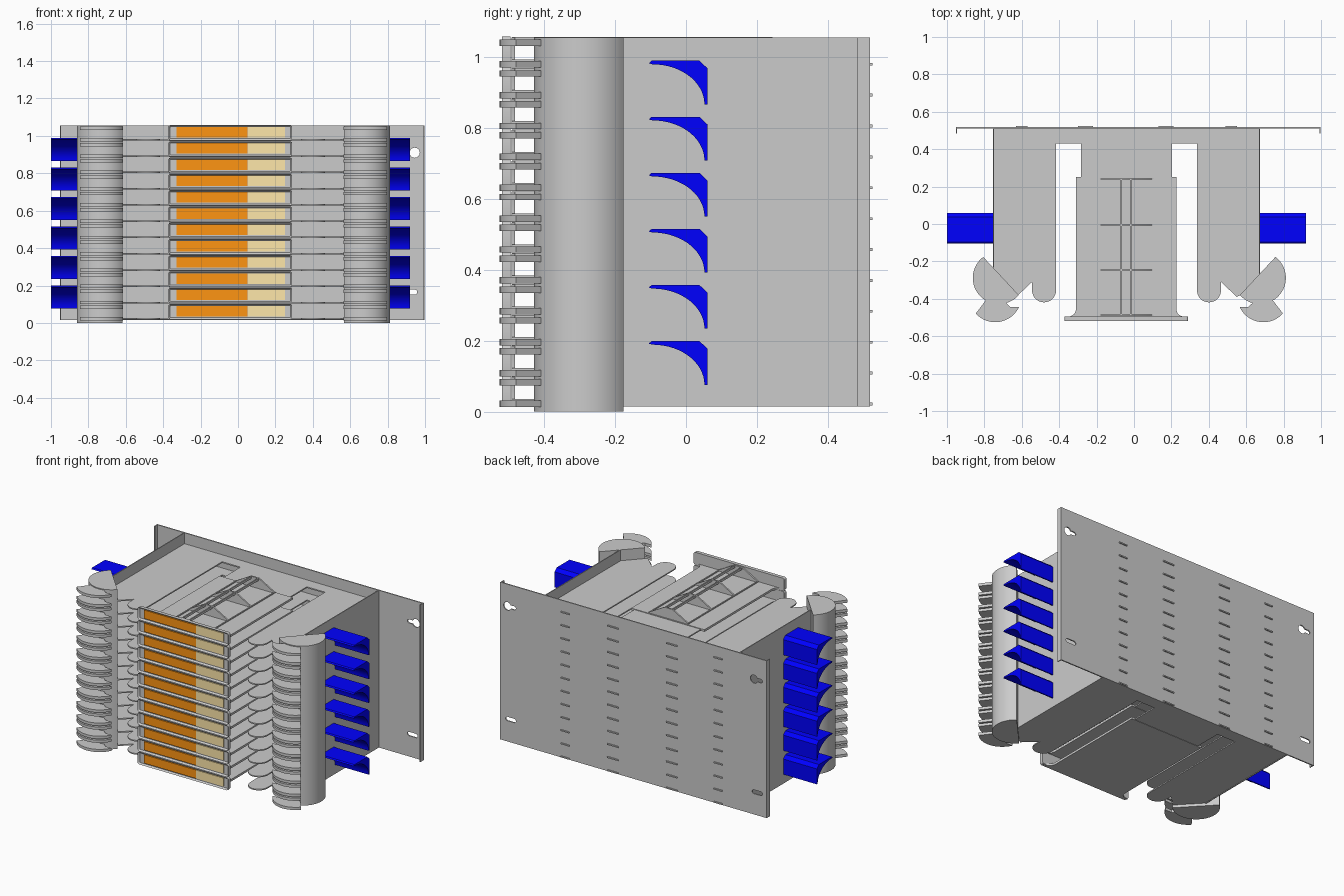
import bpy, bmesh
from math import sin, cos, asin, radians, degrees

if "Cube" in bpy.data.objects:
    bpy.data.objects.remove(bpy.data.objects["Cube"])

ROWS, PITCH, Z0 = 12, 0.087, 0.022


def material(name, rgb):
    m = bpy.data.materials.new(name)
    m.diffuse_color = (*rgb, 1)
    m.use_nodes = True
    m.node_tree.nodes["Principled BSDF"].inputs["Base Color"].default_value = m.diffuse_color
    return m


BLUE = material("blue", (0.0, 0.0, 1.0))
ORANGE = material("orange", (1.0, 0.3, 0.006))
CREAM = material("cream", (1.0, 0.8, 0.4))


def arc(cx, cy, r, a0, a1, n=16):
    return [(cx + r * cos(radians(a0 + (a1 - a0) * i / n)),
             cy + r * sin(radians(a0 + (a1 - a0) * i / n))) for i in range(n + 1)]


def rect(x0, y0, x1, y1):
    return [(x0, y0), (x1, y0), (x1, y1), (x0, y1)]


def mirror(pts, c):
    return [(2 * c - x, y) for x, y in reversed(pts)]


def part(name, prisms, mat=None, count=1, step=PITCH):
    """Each prism is (outline, axis, low, high); all go in one object, stacked in z."""
    bm = bmesh.new()
    place = {'x': lambda u, v, w: (w, u, v), 'y': lambda u, v, w: (u, w, v),
             'z': lambda u, v, w: (u, v, w)}
    for pts, axis, lo, hi in prisms:
        a = [bm.verts.new(place[axis](u, v, lo)) for u, v in pts]
        b = [bm.verts.new(place[axis](u, v, hi)) for u, v in pts]
        bm.faces.new(a)
        bm.faces.new(b[::-1])
        for i in range(len(a)):
            j = (i + 1) % len(a)
            bm.faces.new((a[j], a[i], b[i], b[j]))
    bmesh.ops.recalc_face_normals(bm, faces=bm.faces)
    me = bpy.data.meshes.new(name)
    bm.to_mesh(me)
    bm.free()
    ob = bpy.data.objects.new(name, me)
    bpy.context.collection.objects.link(ob)
    if mat:
        me.materials.append(mat)
    if count > 1:
        m = ob.modifiers.new("stack", 'ARRAY')
        m.count = count
        m.use_relative_offset = False
        m.use_constant_offset = True
        m.constant_offset_displace = (0, 0, step)
    return ob


# Back plate with keyholes and slots
plate = part("back_plate", [(rect(-0.953, 0.015, 0.997, 1.055), 'y', 0.51, 0.518)])


def hole(cx, cz, R, r, length):
    a = degrees(asin(r / R))
    return arc(cx, cz, R, -180 + a, 180 - a, 20) + arc(cx - length, cz, r, 90, 270, 10)


holes = []
for cx in (0.945, -0.86):
    holes += [(hole(cx, 0.91, 0.027, 0.012, 0.05), 'y', 0.45, 0.6),
              (hole(cx, 0.165, 0.013, 0.013, 0.05), 'y', 0.45, 0.6)]
cutter = part("hole_cutter", holes)
cutter.hide_render = True
cutter.display_type = 'WIRE'
cut = plate.modifiers.new("holes", 'BOOLEAN')
cut.operation = 'DIFFERENCE'
cut.solver = 'EXACT'
cut.object = cutter
part("plate_lips", [(rect(x, 0.483, x + 0.006, 0.516), 'z', 0.015, 1.055)
                    for x in (-0.953, 0.991)])

# Side walls
part("side_walls", [(rect(x, -0.3, x + 0.006, 0.512), 'z', 0.015, 1.055)
                    for x in (-0.754, 0.668)])

# Tray sheets with rounded arms, and their tabs through the plate
half = ([(-0.283, 0.2), (-0.283, 0.43), (-0.417, 0.43)]
        + arc(-0.481, -0.355, 0.064, 0, -180)
        + [(-0.545, -0.31), (-0.63, -0.39), (-0.70, -0.35), (-0.75, -0.28), (-0.75, 0.512)])
part("tray_sheets", [(half + mirror(half, -0.04), 'z', Z0 - 0.004, Z0 + 0.004)], count=ROWS)
part("tray_tabs", [(rect(x - w, 0.505, x + w, 0.525), 'z', Z0 - 0.004, Z0 + 0.004)
                   for x, w in ((-0.60, 0.03), (-0.26, 0.04), (0.17, 0.04), (0.52, 0.03))],
     count=ROWS)

# Module floors, flared at the front
side = [(-0.31, 0.25), (-0.31, -0.46), (-0.318, -0.48), (-0.335, -0.492), (-0.37, -0.5)]
part("module_floors", [(side + mirror(side, -0.042), 'z', Z0 - 0.006, Z0 + 0.008)], count=ROWS)

# Lattice on each module: tapered cross ribs joined by long rails
rib = [(-0.187, Z0), (0.103, Z0), (0.103, Z0 + 0.012), (-0.013, Z0 + 0.076),
       (-0.072, Z0 + 0.076), (-0.187, Z0 + 0.012)]
lattice = [(rib, 'y', y - 0.005, y + 0.005) for y in (0.24, -0.005, -0.245, -0.487)]
lattice += [(rect(x - 0.004, -0.49, x + 0.004, 0.244), 'z', z, z + h)
            for x, z, h in ((-0.183, Z0, 0.014), (-0.068, Z0 + 0.062, 0.015),
                            (-0.017, Z0 + 0.062, 0.015), (0.099, Z0, 0.014))]
part("module_lattice", lattice, count=ROWS)

# Module fronts: rounded panels with a sunken face
fx0, fx1, fz0, fz1, r = -0.372, 0.29, Z0 - 0.003, Z0 + 0.079, 0.012
outline = (arc(fx1 - r, fz0 + r, r, -90, 0, 4) + arc(fx1 - r, fz1 - r, r, 0, 90, 4)
           + arc(fx0 + r, fz1 - r, r, 90, 180, 4) + arc(fx0 + r, fz0 + r, r, 180, 270, 4))
front = part("module_fronts", [(outline, 'y', -0.518, -0.494)], count=ROWS)
bm = bmesh.new()
bm.from_mesh(front.data)
face = [f for f in bm.faces if f.normal.y < -0.9]
bmesh.ops.inset_region(bm, faces=face, thickness=0.009, use_even_offset=True)
bmesh.ops.translate(bm, verts=face[0].verts, vec=(0, 0.01, 0))
bm.to_mesh(front.data)
bm.free()
part("orange_labels", [(rect(-0.328, Z0 + 0.013, 0.052, Z0 + 0.069), 'y', -0.515, -0.5)],
     ORANGE, ROWS)
part("cream_labels", [(rect(0.053, Z0 + 0.013, 0.252, Z0 + 0.069), 'y', -0.514, -0.5)],
     CREAM, ROWS)

# Half-round corner columns and their stacked guide fingers
column = arc(-0.722, -0.288, 0.14, 127, 319, 32)
finger = ([(-0.66, -0.444), (-0.72, -0.39), (-0.79, -0.405)]
          + arc(-0.742, -0.385, 0.14, 222, 335, 20))
for label, flip in (("left", False), ("right", True)):
    c = mirror(column, -0.025) if flip else column
    f = mirror(finger, -0.025) if flip else finger
    part(label + "_column", [(c, 'z', 0.0, 1.055)])
    part(label + "_guide_fingers", [(f, 'z', Z0 + dz - 0.009, Z0 + dz + 0.009)
                                    for dz in (0, 0.061)], count=ROWS)

# Blue curved cable hooks on both sides
hook = ([(-0.105, 0.192), (-0.097, 0.199), (0.038, 0.199), (0.06, 0.178), (0.06, 0.076),
         (0.052, 0.076)]
        + [(-0.095 + 0.147 * cos(radians(t)), 0.076 + 0.113 * sin(radians(t)))
           for t in range(6, 91, 6)])
part("cable_hooks", [(hook, 'x', -1.0, -0.754), (hook, 'x', 0.674, 0.92)], BLUE, 6, 0.158)

# Smooth the curved faces
for ob in bpy.context.scene.objects:
    ob.select_set(ob is not cutter)
bpy.context.view_layer.objects.active = plate
bpy.ops.object.shade_smooth_by_angle(angle=radians(30))
cutter.select_set(False)
cutter.hide_set(True)
